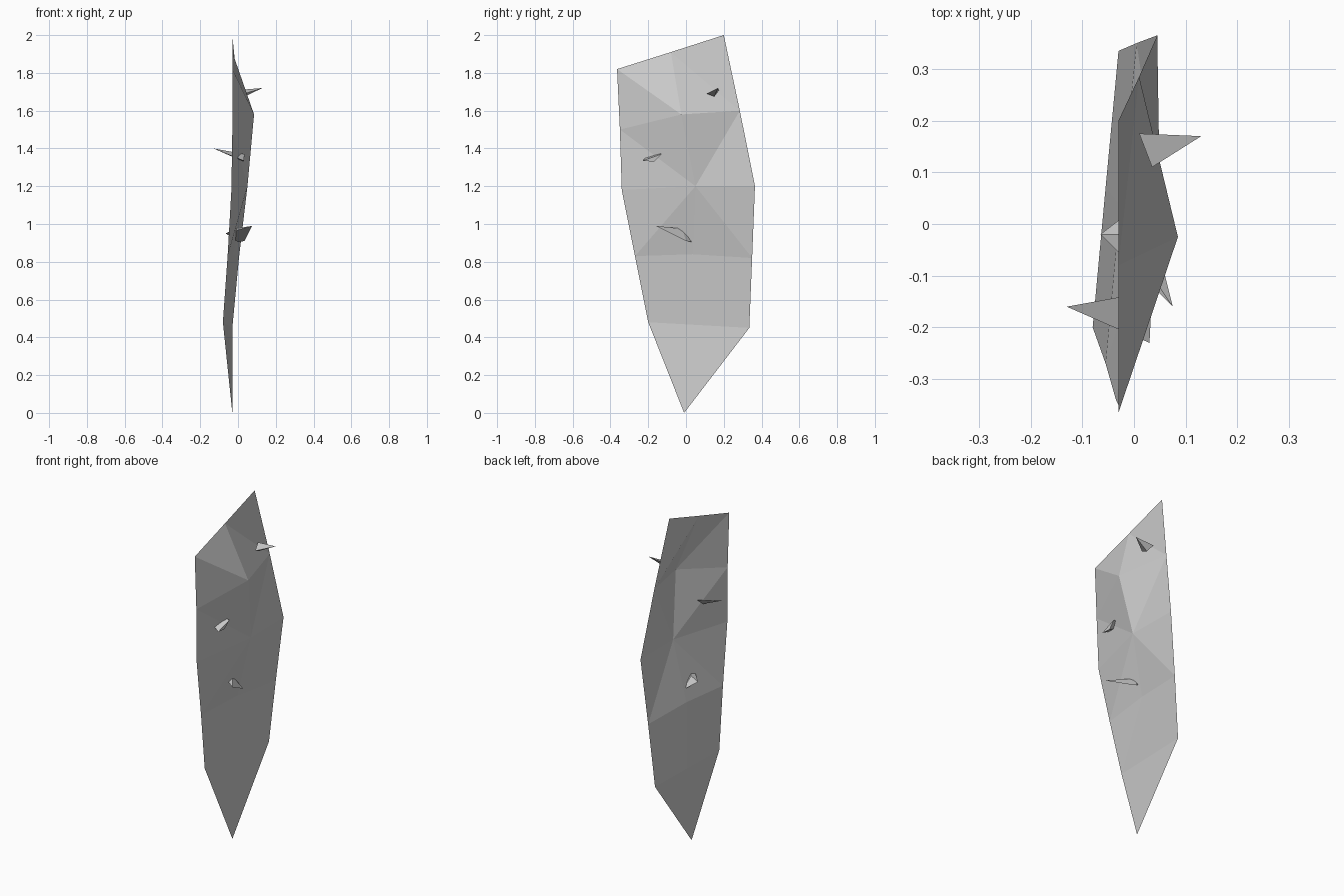
import bpy
import bmesh

cube = bpy.data.objects.get("Cube")
if cube:
    bpy.data.objects.remove(cube, do_unlink=True)

grey = bpy.data.materials.new("stone_grey")
grey.use_nodes = True
colour = (0.6, 0.6, 0.6, 1)
grey.diffuse_color = colour
grey.node_tree.nodes["Principled BSDF"].inputs["Base Color"].default_value = colour


def finish(name, bm):
    mesh = bpy.data.meshes.new(name)
    bm.to_mesh(mesh)
    bm.free()
    mesh.materials.append(grey)
    obj = bpy.data.objects.new(name, mesh)
    bpy.context.collection.objects.link(obj)
    return obj


def build_blade():
    """Thin faceted sheet: rows from top to bottom, each front, middle, back."""
    rows = [
        [(-.03, -.365, 1.82), (-.03, -.08, 1.91), (-.03, .2, 2)],
        [(-.03, -.35, 1.5), (.085, -.025, 1.58), (.01, .285, 1.6)],
        [(-.035, -.34, 1.18), (.05, .05, 1.2), (.045, .365, 1.2)],
        [(-.055, -.27, .83), (-.027, .035, .84), (.005, .35, .82)],
        [(-.08, -.2, .48), (-.055, .07, .465), (-.03, .335, .45)],
    ]
    bm = bmesh.new()
    grid = [[bm.verts.new(p) for p in row] for row in rows]
    for r, (upper, lower) in enumerate(zip(grid, grid[1:])):
        for c in range(2):
            a, b, d, e = upper[c], lower[c], lower[c + 1], upper[c + 1]
            if (r, c) == (1, 1):  # folded facet beside the bulge
                bm.faces.new((a, b, e))
                bm.faces.new((b, d, e))
            else:
                bm.faces.new((a, b, d, e))
    # Pointed foot
    foot = bm.verts.new((-.03, -.01, 0))
    for a, b in zip(grid[-1], grid[-1][1:]):
        bm.faces.new((a, foot, b))
    bmesh.ops.triangulate(bm, faces=[f for f in bm.faces if len(f.verts) == 4])
    finish("blade", bm)


def build_splinter(name, tip, base):
    """Sharp chip piercing the blade, hulled from its tip and base."""
    bm = bmesh.new()
    for p in [tip] + base:
        bm.verts.new(p)
    bmesh.ops.convex_hull(bm, input=bm.verts[:])
    bmesh.ops.recalc_face_normals(bm, faces=bm.faces[:])
    finish(name, bm)


build_blade()
build_splinter("upper_splinter", (.13, .17, 1.72),
               [(.01, .175, 1.71), (.035, .11, 1.69), (.035, .15, 1.675)])
build_splinter("middle_splinter", (-.13, -.16, 1.4),
               [(.03, -.23, 1.335), (.03, -.17, 1.33), (.035, -.13, 1.37)])
build_splinter("lower_splinter", (.075, -.16, .99),
               [(-.065, -.02, .95), (-.02, -.02, .975), (0, .03, .905), (.035, 0, .91)])
